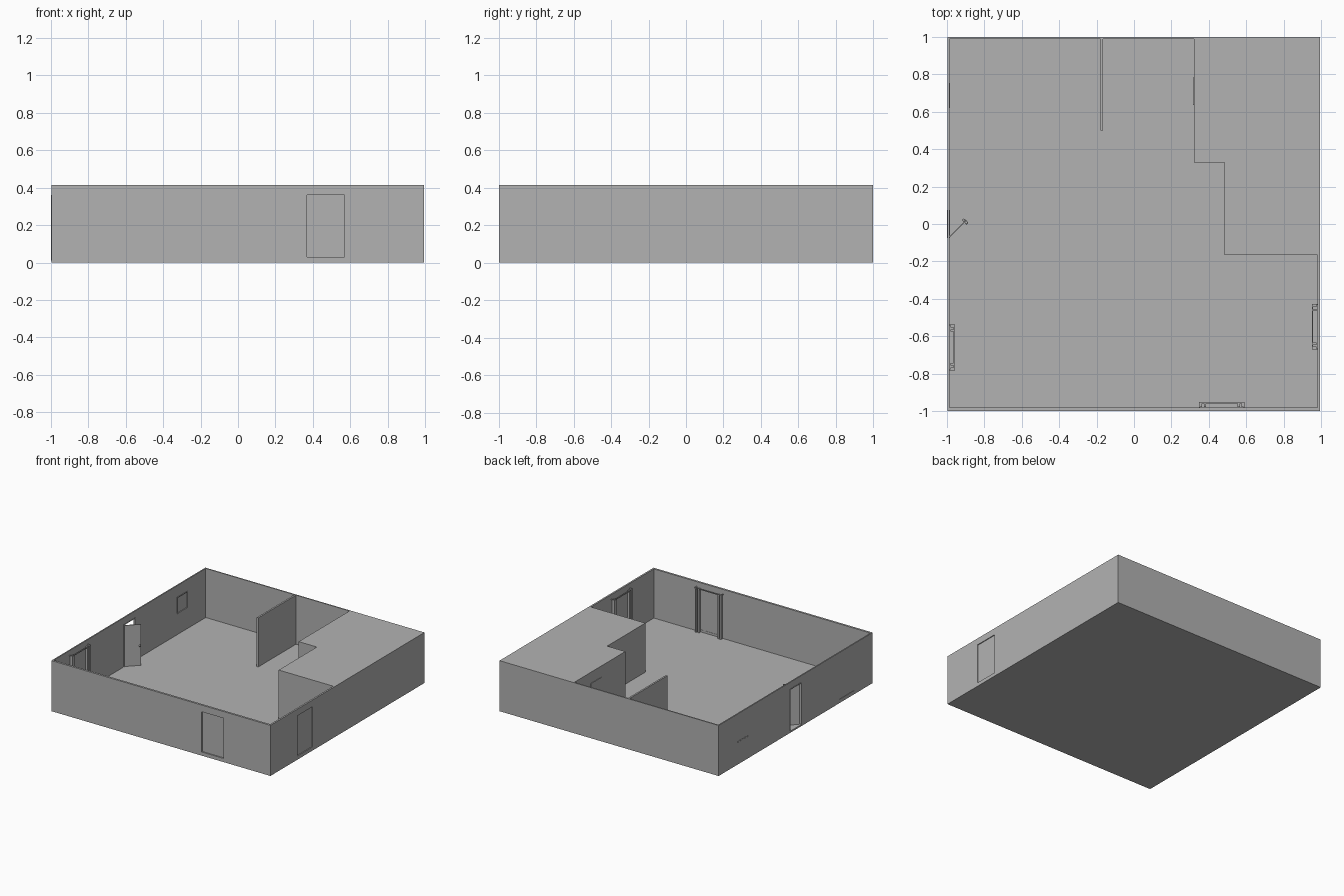
import bpy, bmesh, math
from mathutils import Matrix, Vector

if "Cube" in bpy.data.objects:
    bpy.data.objects.remove(bpy.data.objects["Cube"], do_unlink=True)

GREY = (0.448, 0.448, 0.448, 1)
grey = bpy.data.materials.new("plain_grey")
grey.use_nodes = True
grey.diffuse_color = GREY
grey.node_tree.nodes["Principled BSDF"].inputs["Base Color"].default_value = GREY

H = 0.415        # wall height
FLOOR = 0.012
L, R, F, B = -0.996, 0.994, -0.999, 0.999       # outer faces
LI, RI, FI, BI = -0.986, 0.98, -0.982, 0.989    # inner faces


def finish(name, bm, matrix=Matrix()):
    bmesh.ops.recalc_face_normals(bm, faces=bm.faces)
    mesh = bpy.data.meshes.new(name)
    bm.to_mesh(mesh)
    bm.free()
    mesh.materials.append(grey)
    obj = bpy.data.objects.new(name, mesh)
    obj.matrix_world = matrix
    bpy.context.collection.objects.link(obj)
    return obj


def boxes(name, ranges, matrix=Matrix()):
    """One object from boxes given as (x0, x1, y0, y1, z0, z1)."""
    bm = bmesh.new()
    for x0, x1, y0, y1, z0, z1 in ranges:
        place = Matrix.Translation(((x0 + x1) / 2, (y0 + y1) / 2, (z0 + z1) / 2))
        size = Matrix.Diagonal((x1 - x0, y1 - y0, z1 - z0, 1))
        bmesh.ops.create_cube(bm, size=1, matrix=place @ size)
    return finish(name, bm, matrix)


def ring(w, v0, v1, z0, z1, t):
    """Four bars of a frame around an opening of half width w."""
    return [(-w - t, -w, v0, v1, z0, z1 + t), (w, w + t, v0, v1, z0, z1 + t),
            (-w, w, v0, v1, z1, z1 + t), (-w, w, v0, v1, z0 - t, z0)]


def wall_frame(x, y, turn):
    """Local x runs along the wall, local y points into the room."""
    return Matrix.Translation((x, y, 0)) @ Matrix.Rotation(math.radians(turn), 4, 'Z')


# Outer walls and floor: a block hollowed out and pierced
shell = boxes("walls_and_floor", [(L, R, F, B, 0, H)])
cutter = boxes("room_cutter", [(LI, RI, FI, BI, FLOOR, 1)])
WZ0, WZ1 = 0.03, 0.36
openings = boxes("opening_cutter", [
    (0.37, 0.57, F - 0.1, FI + 0.005, WZ0, WZ1),
    (RI - 0.005, R + 0.1, -0.65, -0.45, WZ0, WZ1),
    (L - 0.1, LI + 0.005, -0.76, -0.56, WZ0, WZ1),
    (L - 0.1, LI + 0.005, -0.075, 0.075, FLOOR + 0.001, 0.355),
    (L - 0.1, LI + 0.005, 0.62, 0.755, 0.18, 0.32)])
for tool in (cutter, openings):
    mod = shell.modifiers.new(tool.name, 'BOOLEAN')
    mod.operation, mod.solver, mod.object = 'DIFFERENCE', 'EXACT', tool
bpy.context.view_layer.update()
cut = bpy.data.meshes.new_from_object(
    shell.evaluated_get(bpy.context.evaluated_depsgraph_get()))
shell.modifiers.clear()
shell.data = cut
for tool in (cutter, openings):
    bpy.data.objects.remove(tool, do_unlink=True)

# Stepped closed-off rooms in the back corner
bm = bmesh.new()
outline = [(0.32, BI), (0.32, 0.33), (0.485, 0.33), (0.485, -0.165), (RI, -0.165), (RI, BI)]
base = bm.faces.new([bm.verts.new((x, y, FLOOR)) for x, y in outline])
top = bmesh.ops.extrude_face_region(bm, geom=[base])
bmesh.ops.translate(bm, vec=Vector((0, 0, H - FLOOR)),
                    verts=[g for g in top["geom"] if isinstance(g, bmesh.types.BMVert)])
finish("closed_rooms", bm)

# Partition wall
boxes("partition_wall", [(-0.18, -0.166, 0.5, BI, FLOOR, H)])

# Tall windows with pane, gathered drapes and rail
for side, x, y, turn in (("front", 0.47, FI, 0), ("right", RI, -0.55, 90),
                         ("left", LI, -0.66, -90)):
    place = wall_frame(x, y, turn)
    boxes(side + "_window_pane", [(-0.1, 0.1, -0.007, -0.002, WZ0, WZ1)], place)
    pleats = []
    for s in (-1, 1):
        for centre, depth in ((0.112, 0.027), (0.09, 0.022)):
            pleats.append((s * centre - 0.006, s * centre + 0.006, 0.004, depth, FLOOR, 0.372))
    boxes(side + "_window_drapes", pleats, place)
    boxes(side + "_window_rail", [(-0.122, 0.122, 0.022, 0.029, 0.372, 0.378),
                                  (-0.122, -0.116, 0, 0.022, 0.372, 0.378),
                                  (0.116, 0.122, 0, 0.022, 0.372, 0.378)], place)

# Small high window
place = wall_frame(LI, 0.6875, -90)
boxes("small_window_pane", [(-0.0675, 0.0675, -0.007, -0.003, 0.18, 0.32)], place)
boxes("small_window_frame", ring(0.0605, -0.009, 0.003, 0.187, 0.313, 0.007), place)

# Entrance: trim, open leaf and knobs
place = wall_frame(LI, 0, -90)
boxes("entrance_trim", ring(0.07, -0.014, 0.003, FLOOR + 0.004, 0.355, 0.005), place)
hinge = wall_frame(LI + 0.002, -0.068, 45)
boxes("entrance_door", [(0, 0.125, -0.003, 0.003, FLOOR + 0.003, 0.352)], hinge)
bm = bmesh.new()
for v in (-0.01, 0.01):
    bmesh.ops.create_uvsphere(bm, u_segments=12, v_segments=8, radius=0.008,
                              matrix=Matrix.Translation((0.115, v, 0.18)))
knobs = finish("entrance_knobs", bm, hinge)
knobs.data.shade_smooth()

# Door into the closed rooms
place = wall_frame(0.32, 0.71, 90)
boxes("inner_door_frame", ring(0.068, 0, 0.004, FLOOR + 0.006, 0.318, 0.006), place)
boxes("inner_door_panel", [(-0.068, 0.068, 0, 0.002, FLOOR, 0.318)], place)
